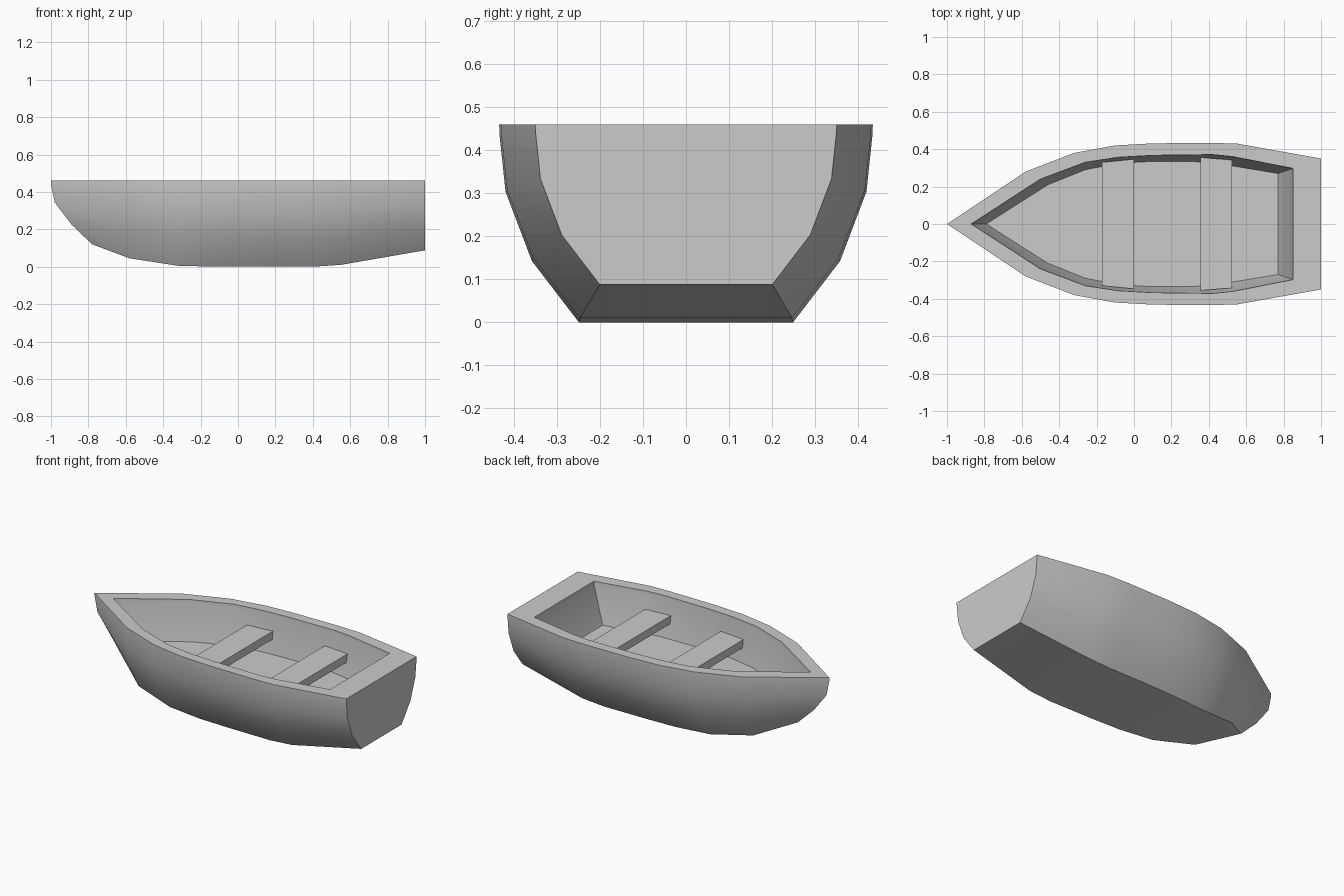
import bpy, bmesh

if "Cube" in bpy.data.objects:
    bpy.data.objects.remove(bpy.data.objects["Cube"])

TOP = 0.46


def make_object(name, bm):
    bmesh.ops.recalc_face_normals(bm, faces=bm.faces)
    mesh = bpy.data.meshes.new(name)
    bm.to_mesh(mesh)
    bm.free()
    ob = bpy.data.objects.new(name, mesh)
    bpy.context.collection.objects.link(ob)
    return ob


# Plan outlines, bow to stern (x, half width)
gunwale = [(-1, 0), (-.58, .28), (-.32, .38), (-.1, .42), (.1, .431),
           (.4, .434), (.55, .43), (1, .35)]
inner_top = [(-.87, 0), (-.5, .24), (-.26, .33), (-.08, .357), (.1, .367),
             (.42, .371), (.53, .36), (.85, .297)]
floor = [(-.79, 0), (-.46, .21), (-.26, .29), (-.08, .325), (.1, .335),
         (.42, .332), (.53, .31), (.77, .27)]
keel_z = [.12, .045, .005, 0, 0, 0, .01, .088]

# Hull section levels: (stem x, height fraction, width fraction)
levels = [(-.78, 0, .573), (-.89, .31, .825), (-.98, .66, .966),
          (-1, .945, .998), (-1, 1, 1)]

rings = []
for stem_x, t, f in levels:
    ring = [(x if i else stem_x, y * f, k + (TOP - k) * t)
            for i, ((x, y), k) in enumerate(zip(gunwale, keel_z))]
    rings.append(ring)
rings.append([(x, y, TOP) for x, y in inner_top])
rings.append([(x, y, .44) for x, y in inner_top])
rings.append([(x, y, .215) for x, y in floor])

# Hull: outer skin, rim and inner skin as one stack of closed rings
bm = bmesh.new()
loops = []
for half in rings:
    full = half + [(x, -y, z) for x, y, z in reversed(half[1:])]
    loops.append([bm.verts.new(p) for p in full])
n = len(loops[0])
for a, b in zip(loops, loops[1:]):
    for i in range(n):
        j = (i + 1) % n
        bm.faces.new((a[i], a[j], b[j], b[i]))
# Bottom and floor strips
for ring in (loops[0], loops[-1]):
    bm.faces.new((ring[0], ring[1], ring[-1]))
    for i in range(1, n // 2):
        bm.faces.new((ring[i], ring[i + 1], ring[n - i - 1], ring[n - i]))
hull = make_object("hull", bm)
bpy.context.view_layer.objects.active = hull
hull.select_set(True)
bpy.ops.object.shade_smooth_by_angle(angle=0.44)


# Bench seats, ends following the hull sides
def seat(name, x0, y0, x1, y1, bottom=.303, top=.353):
    bm = bmesh.new()
    base = bm.faces.new([bm.verts.new((x, y, bottom)) for x, y in
                         ((x0, -y0), (x1, -y1), (x1, y1), (x0, y0))])
    ext = bmesh.ops.extrude_face_region(bm, geom=[base], use_keep_orig=True)
    verts = [v for v in ext["geom"] if isinstance(v, bmesh.types.BMVert)]
    bmesh.ops.translate(bm, verts=verts, vec=(0, 0, top - bottom))
    make_object(name, bm)


seat("front_seat", -.17, .33, 0, .347)
seat("rear_seat", .355, .356, .525, .342)
